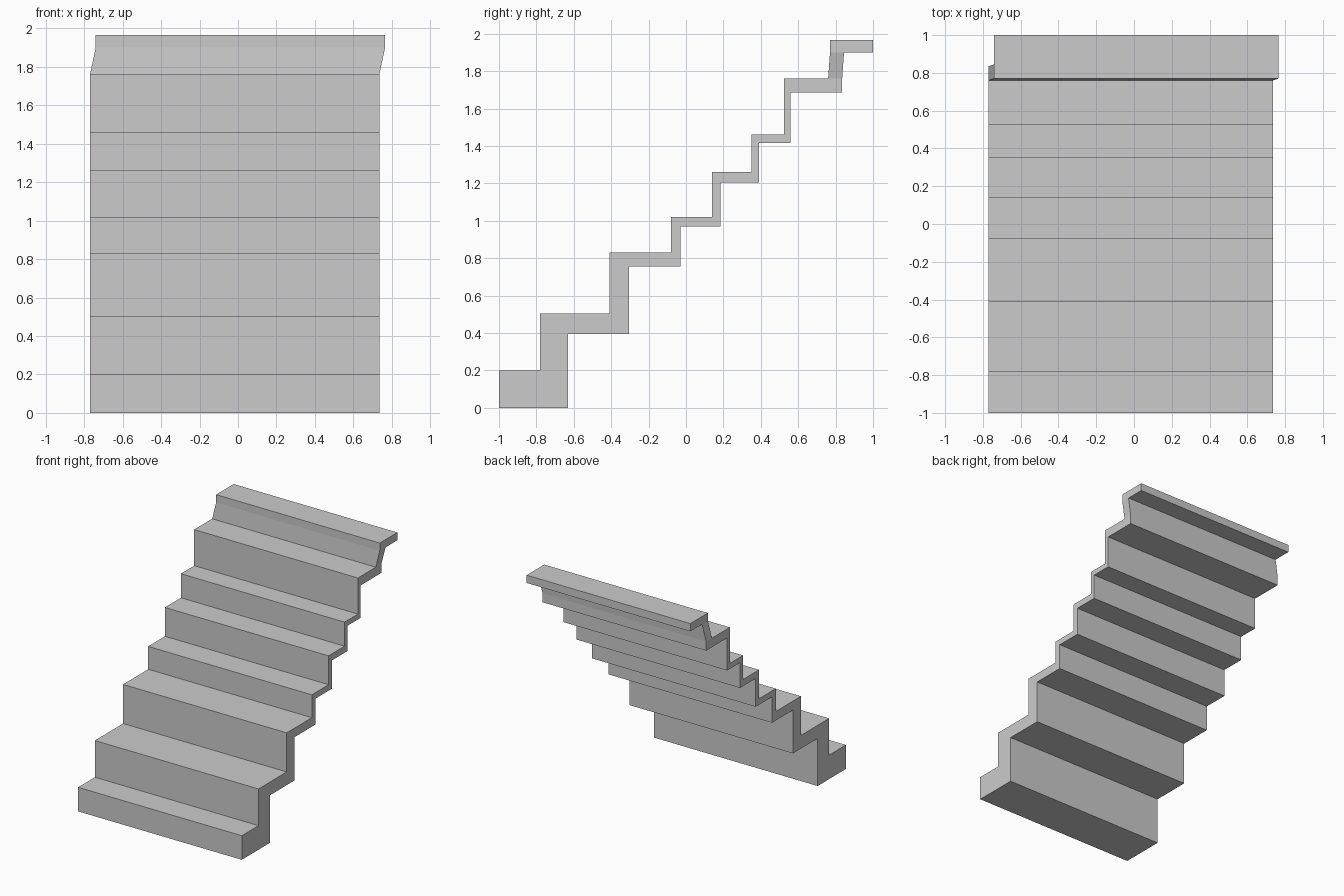
import bpy, bmesh

if "Cube" in bpy.data.objects:
    bpy.data.objects.remove(bpy.data.objects["Cube"])

# Stepped side profile (y, z): upper side of the treads, bottom to top
upper = [(-1, 0), (-1, .20), (-.78, .20), (-.78, .505), (-.41, .505), (-.41, .83),
         (-.08, .83), (-.08, 1.02), (.14, 1.02), (.14, 1.26), (.35, 1.26), (.35, 1.46),
         (.525, 1.46), (.525, 1.76), (.76, 1.76), (.77, 1.90), (.77, 1.965)]
# Underside, top to bottom
under = [(1, 1.965), (1, 1.90), (.845, 1.90), (.835, 1.76), (.835, 1.685), (.56, 1.685),
         (.56, 1.415), (.39, 1.415), (.39, 1.205), (.185, 1.205), (.185, .97),
         (-.03, .97), (-.03, .755), (-.305, .755), (-.305, .395), (-.63, .395), (-.63, 0)]
profile = upper + under
n, u = len(profile), len(upper)

bm = bmesh.new()


def side(x):
    # The top landing is shifted sideways by 0.03
    return [bm.verts.new((x + (.03 if z > 1.8 else 0), y, z)) for y, z in profile]


left, right = side(-.77), side(.735)

# Treads, risers and underside
for i in range(n):
    j = (i + 1) % n
    bm.faces.new((left[i], left[j], right[j], right[i]))

# Side walls: flight, slanted neck, landing slab
for s in (left, right):
    bm.faces.new(s[:u - 2] + s[u + 3:])
    bm.faces.new((s[u - 3], s[u - 2], s[u + 2], s[u + 3]))
    bm.faces.new(s[u - 2:u + 3])

bmesh.ops.recalc_face_normals(bm, faces=bm.faces)
mesh = bpy.data.meshes.new("staircase")
bm.to_mesh(mesh)
bm.free()
bpy.context.collection.objects.link(bpy.data.objects.new("staircase", mesh))
